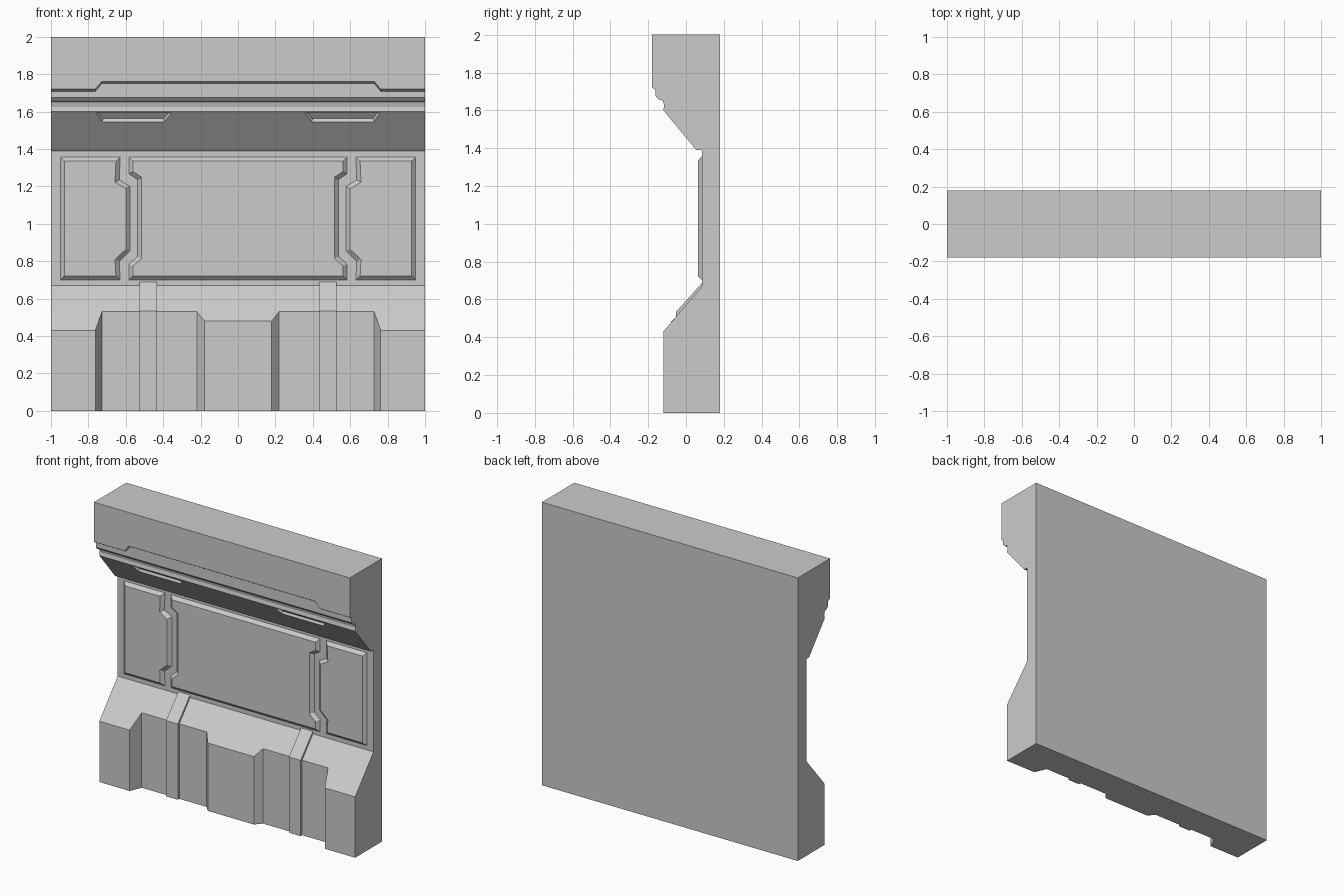
import bpy, bmesh
from mathutils import Vector

if "Cube" in bpy.data.objects:
    bpy.data.objects.remove(bpy.data.objects["Cube"])


def make_object(name, rings):
    """Skin a list of equal-length closed rings and cap both ends."""
    bm = bmesh.new()
    loops = [[bm.verts.new(p) for p in ring] for ring in rings]
    n = len(loops[0])
    for a, b in zip(loops, loops[1:]):
        for i in range(n):
            j = (i + 1) % n
            bm.faces.new((a[i], a[j], b[j], b[i]))
    bm.faces.new(loops[0])
    bm.faces.new(loops[-1])
    bmesh.ops.remove_doubles(bm, verts=bm.verts, dist=0.0005)
    bmesh.ops.recalc_face_normals(bm, faces=bm.faces)
    mesh = bpy.data.meshes.new(name)
    bm.to_mesh(mesh)
    bm.free()
    obj = bpy.data.objects.new(name, mesh)
    bpy.context.collection.objects.link(obj)
    return obj


def inset(points, d):
    """Mitred inward offset of a counter-clockwise 2D outline."""
    pts = [Vector(p) for p in points]
    out = []
    for i, p in enumerate(pts):
        e1 = (p - pts[i - 1]).normalized()
        e2 = (pts[(i + 1) % len(pts)] - p).normalized()
        n1, n2 = Vector((-e1.y, e1.x)), Vector((-e2.y, e2.x))
        out.append(p + (n1 + n2) * d / (1 + n1.dot(n2)))
    return out


def mirrored(points):
    return [(-x, z) for x, z in reversed(points)]


# wall body: one profile lofted along x, its lip and plinth change per station
def wall_profile(x, lip_z, plinth_y, plinth_z):
    pts = [(0.18, 0), (0.18, 2), (-0.18, 2), (-0.18, lip_z + 0.005),
           (-0.16, lip_z - 0.007), (-0.16, 1.675), (-0.145, 1.658),
           (-0.122, 1.652), (-0.115, 1.625), (-0.12, 1.60),
           (0.055, 1.39), (0.085, 1.39), (0.085, 0.67),
           (-0.035, 0.53), (plinth_y, plinth_z), (plinth_y, 0)]
    return [(x, y, z) for y, z in pts]


half = [(1.0, 1.715, -0.12, 0.43), (0.763, 1.715, -0.12, 0.43),
        (0.728, 1.757, -0.035, 0.53), (0.22, 1.757, -0.035, 0.53),
        (0.18, 1.757, -0.08, 0.48)]
stations = [(-s[0],) + s[1:] for s in half] + half[::-1]
wall = make_object("wall_body", [wall_profile(*s) for s in stations])


# shallow pockets cut in the overhang slope
def on_slope(p, depth):
    x, z = p
    y = -0.12 + (1.60 - z) * 0.175 / 0.21
    return (x, y + 0.768 * depth, z + 0.640 * depth)


slot = [(0.395, 1.545), (0.725, 1.545), (0.76, 1.592), (0.355, 1.592)]
for side, outline in (("right", slot), ("left", mirrored(slot))):
    cutter = make_object("slot_cutter_" + side, [
        [on_slope(p, -0.01) for p in inset(outline, -0.004)],
        [on_slope(p, 0.016) for p in inset(outline, 0.007)]])
    cutter.hide_render = True
    cutter.hide_set(True)
    mod = wall.modifiers.new("slot_" + side, 'BOOLEAN')
    mod.operation = 'DIFFERENCE'
    mod.solver = 'EXACT'
    mod.object = cutter


# raised bevelled panels
def panel(name, outline):
    make_object(name, [
        [(x, 0.088, z) for x, z in outline],
        [(x, 0.085, z) for x, z in outline],
        [(x, 0.064, z) for x, z in inset(outline, 0.022)]])


edge = [(0.583, 0.70), (0.583, 0.785), (0.537, 0.825),
        (0.537, 1.237), (0.583, 1.267), (0.583, 1.357)]
panel("centre_panel", edge + mirrored(edge))

side_outline = [(0.63, 0.70), (0.95, 0.70), (0.95, 1.357), (0.63, 1.357),
                (0.635, 1.235), (0.577, 1.20), (0.577, 0.855), (0.635, 0.80)]
panel("side_panel_right", side_outline)
panel("side_panel_left", mirrored(side_outline))

# flat straps running over the plinth
strap = [(0.085, 0.688), (-0.052, 0.535), (-0.052, 0), (0.0, 0),
         (0.0, 0.53), (0.10, 0.66), (0.10, 0.688)]
for name, cx in (("strap_right", 0.48), ("strap_left", -0.48)):
    make_object(name, [[(cx + dx, y, z) for y, z in strap]
                       for dx in (-0.046, 0.046)])
